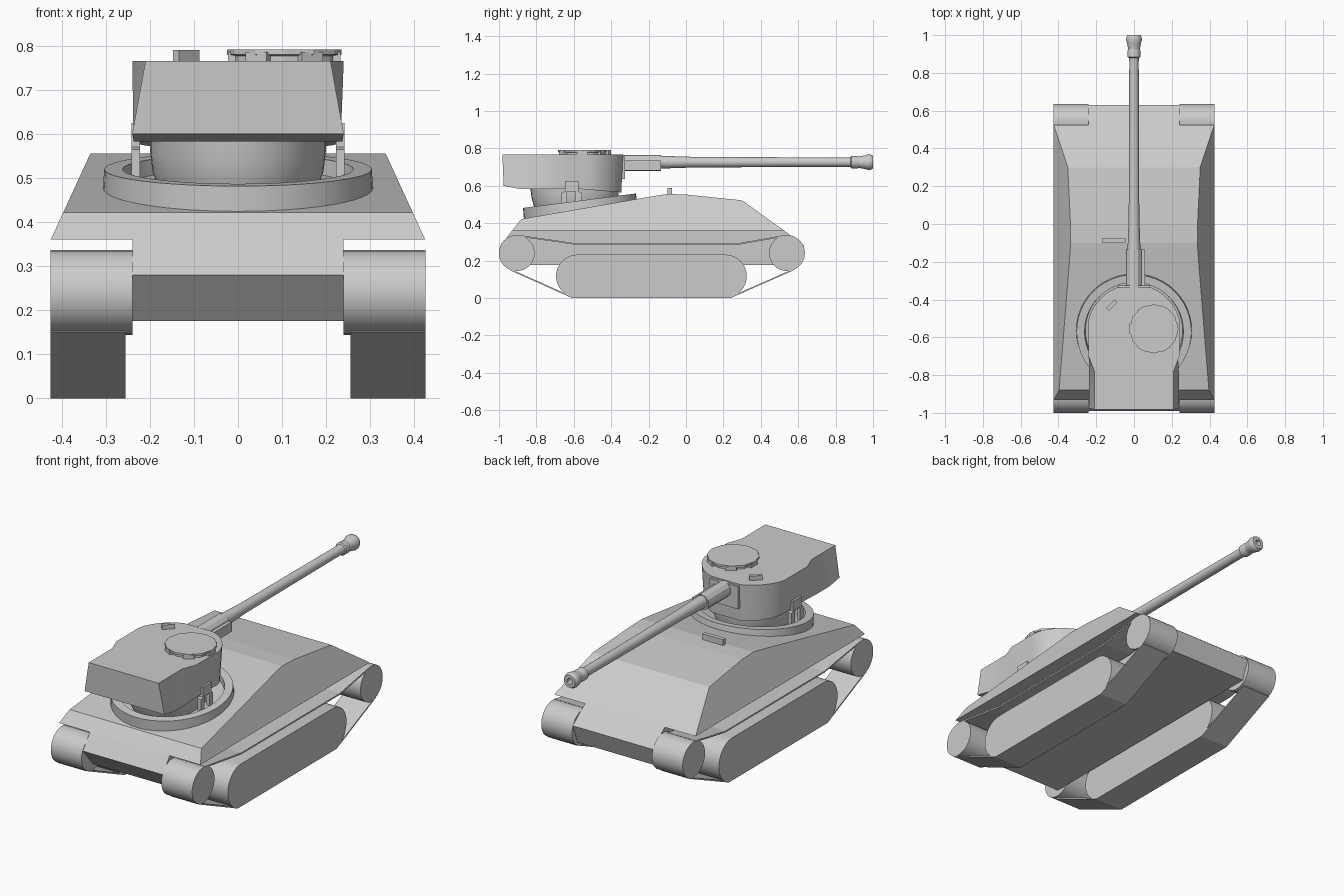
import bpy, bmesh, math
from mathutils import Matrix

if "Cube" in bpy.data.objects:
    bpy.data.objects.remove(bpy.data.objects["Cube"])

def finish(name, bm, smooth=True):
    bmesh.ops.recalc_face_normals(bm, faces=bm.faces)
    me = bpy.data.meshes.new(name)
    bm.to_mesh(me)
    bm.free()
    ob = bpy.data.objects.new(name, me)
    bpy.context.collection.objects.link(ob)
    if smooth:
        bpy.ops.object.select_all(action='DESELECT')
        ob.select_set(True)
        bpy.context.view_layer.objects.active = ob
        bpy.ops.object.shade_smooth_by_angle(angle=math.radians(25))
    return ob

def prism(name, pts, x0, x1, smooth=False):
    """Side profile (y, z) swept across x; x0 and x1 are functions of z or numbers."""
    f = lambda w, z: w(z) if callable(w) else w
    bm = bmesh.new()
    a = [bm.verts.new((f(x0, z), y, z)) for y, z in pts]
    b = [bm.verts.new((f(x1, z), y, z)) for y, z in pts]
    bm.faces.new(a)
    bm.faces.new(b)
    for i in range(len(pts)):
        j = (i + 1) % len(pts)
        bm.faces.new((a[i], a[j], b[j], b[i]))
    return finish(name, bm, smooth)

def box(name, x0, x1, y0, y1, z0, z1, turn=0):
    ob = prism(name, [(y0, z0), (y1, z0), (y1, z1), (y0, z1)], x0, x1)
    if turn:
        c = Matrix.Translation(((x0 + x1) / 2, (y0 + y1) / 2, 0))
        ob.data.transform(c @ Matrix.Rotation(turn, 4, 'Z') @ c.inverted())
    return ob

def lathe(name, rings, n, mat, closed=False):
    """Spin (radius, height) rings about z, then place with mat."""
    bm = bmesh.new()
    loops = [[bm.verts.new((r * math.cos(2 * math.pi * i / n), r * math.sin(2 * math.pi * i / n), h))
              for i in range(n)] for r, h in rings]
    for a, b in zip(loops, loops[1:] + loops[:1] if closed else loops[1:]):
        for i in range(n):
            j = (i + 1) % n
            bm.faces.new((a[i], a[j], b[j], b[i]))
    if not closed:
        bm.faces.new(loops[0])
        bm.faces.new(loops[-1])
    bm.transform(mat)
    return finish(name, bm)

def arc(cy, cz, r, a0, a1, n):
    return [(cy + r * math.cos(math.radians(a0 + (a1 - a0) * i / n)),
             cz + r * math.sin(math.radians(a0 + (a1 - a0) * i / n))) for i in range(n + 1)]

T = Matrix.Translation

# hull: sloped upper body and narrow lower tub
width = lambda z: 0.425 - (z - 0.36) * 0.46
prism("upper_hull", [(-.93, .36), (-.88, .422), (-.2, .54), (-.1, .556), (0, .553),
                     (.3, .522), (.525, .36)], lambda z: -width(z), width)
prism("lower_hull", [(-.93, .36), (-.99, .28), (-.90, .175), (.59, .175),
                     (.63, .28), (.525, .36)], -.24, .24)

# running gear on both sides
for side, s in (("left", -1), ("right", 1)):
    for end, y in (("front", -.905), ("rear", .54)):
        prism(f"{end}_{side}_drum", arc(y, .24, .096, 0, 348.75, 31), s * .24, s * .425, True)
    prism(f"{side}_road_wheels", arc(.21, .117, .115, -90, 90, 16) + arc(-.58, .117, .115, 90, 270, 16),
          s * .255, s * .425, True)
    for run, line in (("lower", [(-.945, .153), (-.61, .003), (.24, .003), (.58, .153)]),
                      ("upper", [(-.89, .331), (-.58, .286), (.27, .286), (.525, .331)])):
        prism(f"{side}_{run}_track", [(y, z - .003) for y, z in line] +
              [(y, z + .005) for y, z in reversed(line)], s * .255, s * .425)

# tilted turret ring and lower turret drum
tilt = Matrix.Rotation(math.radians(7.3), 4, 'X')
lathe("turret_ring", [(.308, -.09), (.304, 0), (.262, 0), (.255, -.07)], 48,
      T((0, -.57, .52)) @ tilt, True)
lathe("turret_base", [(.9, -.07), (.97, -.03), (1, .02), (1, .07)], 40,
      T((0, -.59, .545)) @ tilt @ Matrix.Diagonal((.2, .235, 1, 1)))

# turret body: top and bottom half outlines (x, y, z), mirrored across x
top = [(.21, -.982, .766), (.21, -.88, .766), (.21, -.78, .766), (.24, -.70, .766)]
low = [(.24, -.975, .6), (.237, -.89, .583), (.237, -.78, .583), (.233, -.70, .583)]
for i in range(10):
    a = math.radians(-12 + 81 * i / 9)
    x, y = .25 * math.cos(a), .25 * math.sin(a)
    top.append((min(x, .24), -.57 + y, .766))
    low.append((min(x, .24) * .95, -.57 + y * .96, .583 - max(0, y) * .08))
bm = bmesh.new()
rows = [[bm.verts.new(p) for p in ((-a[0], *a[1:]), a, b, (-b[0], *b[1:]))] for a, b in zip(top, low)]
for p, q in zip(rows, rows[1:]):
    for i in range(4):
        j = (i + 1) % 4
        bm.faces.new((p[i], p[j], q[j], q[i]))
bm.faces.new(rows[0])
bm.faces.new(rows[-1])
finish("turret_body", bm)

# pivot brackets
for side, s in (("left", -1), ("right", 1)):
    prism(f"{side}_pivot_bracket", [(-.665, .50), (-.665, .565), (-.648, .57), (-.648, .625), (-.575, .625),
          (-.575, .57), (-.56, .565), (-.56, .50), (-.59, .50), (-.59, .57), (-.635, .57), (-.635, .50)],
          s * .222, s * .242)

# roof cupola with raised blocks, periscope and travel lock
lathe("cupola", [(.118, 0), (.118, .012), (.13, .015), (.13, .026)], 12, T((.105, -.555, .765)))
for i in range(6):
    a = i * math.pi / 3
    x, y = .105 + .116 * math.cos(a), -.555 + .116 * math.sin(a)
    box(f"cupola_block_{i}", x - .012, x + .012, y - .028, y + .028, .762, .786, a)
box("periscope", -.15, -.085, -.44, -.42, .76, .79, math.radians(45))
box("travel_lock", -.17, -.045, -.098, -.076, .54, .587)

# gun: mount, sleeve and barrel with flared muzzle brake
box("gun_mount", -.085, .085, -.37, -.325, .635, .757)
along = Matrix.Rotation(-math.pi / 2, 4, 'X')
lathe("gun_sleeve", [(.042, -.34), (.042, -.135)], 12, T((0, 0, .722)) @ along)
box("sleeve_side_box", .02, .057, -.33, -.135, .682, .735)
lathe("gun_barrel", [(.035, -.2), (.033, -.1), (.028, .05), (.025, .86), (.027, .88), (.034, .885),
      (.034, .915), (.031, .925), (.036, .955), (.042, .975), (.040, .99), (.034, 1.0), (.016, 1.0), (.016, .95)], 24,
      T((0, 0, .726)) @ along)
